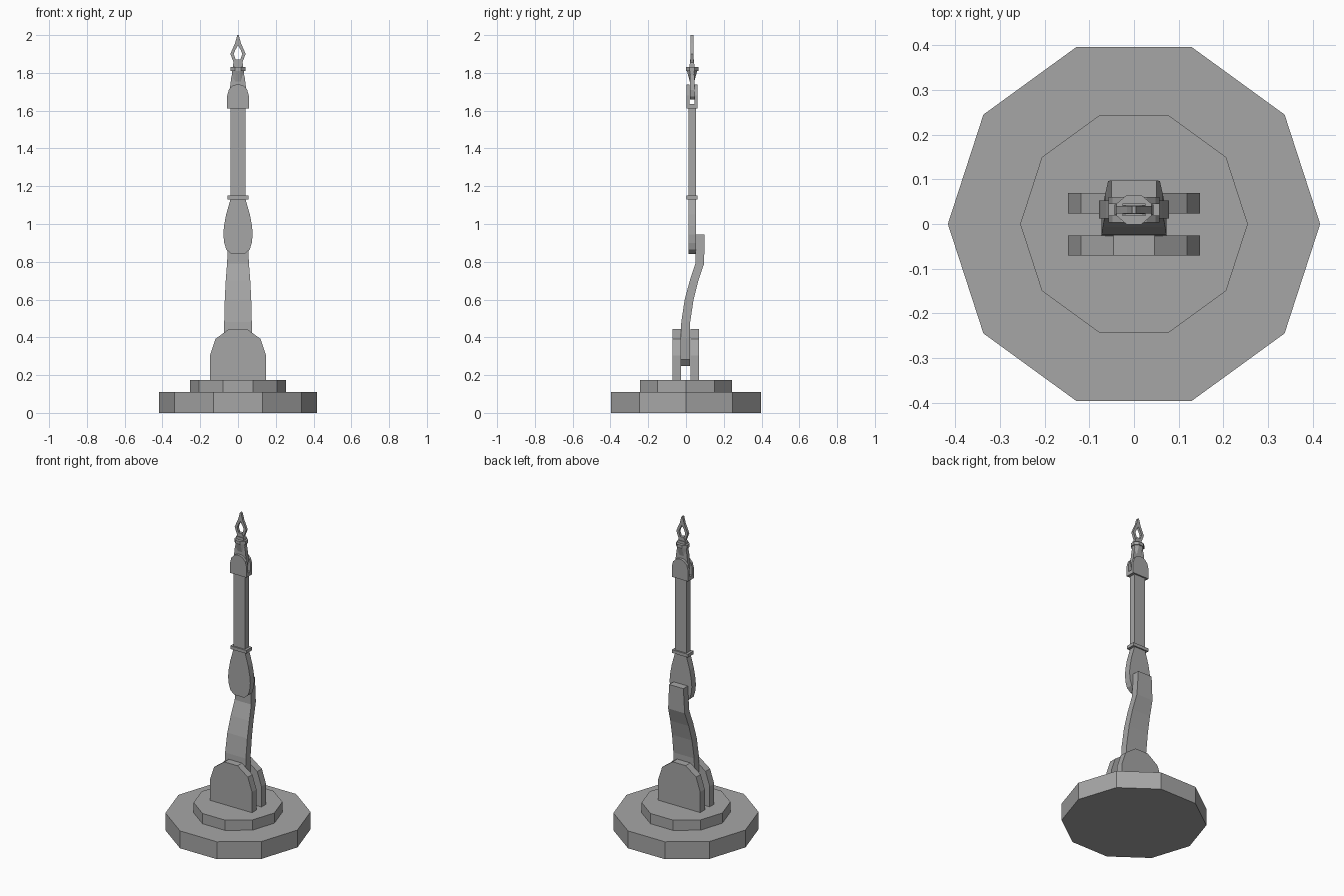
import bpy, bmesh, math

if "Cube" in bpy.data.objects:
    bpy.data.objects.remove(bpy.data.objects["Cube"])

grey = bpy.data.materials.new("mid grey")
grey.diffuse_color = (0.38, 0.38, 0.38, 1)
grey.use_nodes = True
grey.node_tree.nodes["Principled BSDF"].inputs["Base Color"].default_value = grey.diffuse_color
CY = 0.032  # depth centre of the upper arm


def finish(name, bm):
    bmesh.ops.recalc_face_normals(bm, faces=bm.faces)
    me = bpy.data.meshes.new(name)
    bm.to_mesh(me)
    bm.free()
    me.materials.append(grey)
    ob = bpy.data.objects.new(name, me)
    bpy.context.collection.objects.link(ob)
    return ob


def loft(name, rings):
    """Closed solid through matching rings of points."""
    bm = bmesh.new()
    vs = [[bm.verts.new(p) for p in r] for r in rings]
    n = len(vs[0])
    for a, b in zip(vs, vs[1:]):
        for i in range(n):
            j = (i + 1) % n
            bm.faces.new((a[i], a[j], b[j], b[i]))
    bm.faces.new(vs[0])
    bm.faces.new(vs[-1])
    return finish(name, bm)


def plate(name, outline, y0, y1):
    """Front outline (x, z) extruded in depth."""
    return loft(name, [[(x, y, z) for x, z in outline] for y in (y0, y1)])


def sym(half):
    """Mirror the right half of an outline, listed bottom to top."""
    return half + [(-x, z) for x, z in reversed(half)]


def box(name, hx, y0, y1, z0, z1):
    return plate(name, [(-hx, z0), (hx, z0), (hx, z1), (-hx, z1)], y0, y1)


def ring(rx, ry, z, n, cy=0.0, turn=0.0):
    return [(rx * math.cos(turn + math.tau * i / n),
             cy + ry * math.sin(turn + math.tau * i / n), z) for i in range(n)]


# Stepped ten-sided base
loft("base_disc", [ring(0.417, 0.417, z, 10) for z in (0, 0.11)])
loft("turntable", [ring(0.255, 0.255, z, 10) for z in (0.11, 0.175)])

# Shoulder plates
shoulder = sym([(0.148, 0.175), (0.148, 0.305), (0.119, 0.392), (0.046, 0.445)])
plate("front_shoulder_plate", shoulder, -0.071, -0.026)
plate("rear_shoulder_plate", shoulder, 0.023, 0.069)

# Lower arm: curved slab, sections are (z, half width, front y, back y)
sections = [(0.247, 0.035, -0.028, 0.021), (0.282, 0.064, -0.028, 0.021),
            (0.40, 0.073, -0.028, 0.021), (0.48, 0.073, -0.025, 0.022),
            (0.60, 0.070, -0.007, 0.040), (0.70, 0.065, 0.020, 0.065),
            (0.79, 0.058, 0.050, 0.096), (0.945, 0.050, 0.053, 0.098)]
loft("lower_arm", [[(-w, a, z), (w, a, z), (w, b, z), (-w, b, z)]
                   for z, w, a, b in sections])

# Elbow paddle, collar and long beam
plate("elbow_paddle", sym([(0.035, 0.842), (0.062, 0.865), (0.073, 0.90), (0.078, 0.945),
                           (0.074, 0.99), (0.063, 1.05), (0.040, 1.13)]), 0.012, 0.053)
box("elbow_collar", 0.056, 0.003, 0.061, 1.13, 1.15)
box("forearm_beam", 0.040, 0.012, 0.052, 1.15, 1.612)

# Wrist fork: two round-topped cheeks on a block
cheek = sym([(0.057, 1.612), (0.057, 1.68), (0.048, 1.712), (0.028, 1.732), (0.010, 1.738)])
plate("front_wrist_cheek", cheek, 0.003, 0.019)
plate("rear_wrist_cheek", cheek, 0.045, 0.061)
box("wrist_block", 0.057, 0.019, 0.045, 1.612, 1.636)

# Hand: tongue between the cheeks, flared neck, collar and claw mount
plate("wrist_tongue", sym([(0.022, 1.658), (0.038, 1.675), (0.044, 1.71),
                           (0.036, 1.775), (0.030, 1.80)]), 0.020, 0.044)
loft("hand_neck", [ring(rx, ry, z, 8, CY, math.pi / 8)
                   for rx, ry, z in ((0.038, 0.013, 1.755), (0.034, 0.030, 1.812))])
loft("hand_collar", [ring(0.042, 0.036, z, 8, CY, math.pi / 8) for z in (1.811, 1.831)])
box("claw_mount", 0.026, 0.018, 0.046, 1.831, 1.848)
plate("claw_hinge", sym([(0.026, 1.848), (0.012, 1.872)]), 0.022, 0.042)

# Pair of curved claws meeting at the tip
claw = [(0.008, 1.855), (0.022, 1.852), (0.040, 1.90), (0.030, 1.925), (0.016, 1.955),
        (0.004, 2.0), (0.0, 2.0), (0.0, 1.945), (0.014, 1.922), (0.023, 1.90), (0.016, 1.88)]
for name, s in (("right_claw", 1), ("left_claw", -1)):
    plate(name, [(s * x, z) for x, z in claw], 0.024, 0.040)
